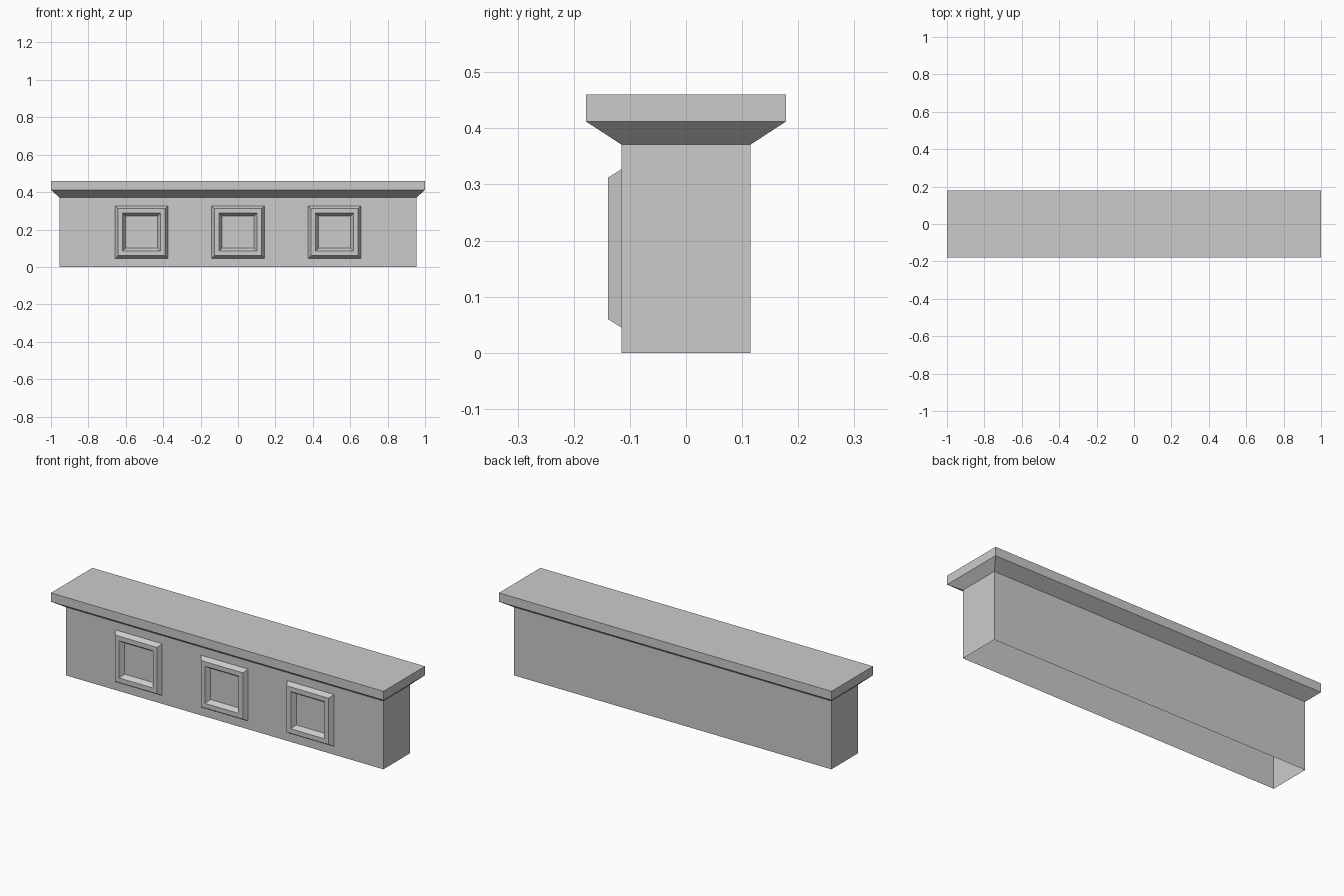
import bpy, bmesh

if "Cube" in bpy.data.objects:
    bpy.data.objects.remove(bpy.data.objects["Cube"])


def loft(name, rings, cap_last=False):
    """Skin a stack of four-cornered rings into a flat-faced shell."""
    bm = bmesh.new()
    loops = [[bm.verts.new(p) for p in ring] for ring in rings]
    for a, b in zip(loops, loops[1:]):
        for i in range(4):
            j = (i + 1) % 4
            bm.faces.new((a[i], a[j], b[j], b[i]))
    if cap_last:
        bm.faces.new(loops[-1])
    mesh = bpy.data.meshes.new(name)
    bm.to_mesh(mesh)
    bm.free()
    obj = bpy.data.objects.new(name, mesh)
    bpy.context.collection.objects.link(obj)
    return obj


def plan_ring(hx, hy, z):
    return [(-hx, -hy, z), (hx, -hy, z), (hx, hy, z), (-hx, hy, z)]


def panel_ring(cx, cz, h, y):
    return [(cx - h, y, cz - h), (cx + h, y, cz - h),
            (cx + h, y, cz + h), (cx - h, y, cz + h)]


# Hollow wall, open underneath, with flared moulding and flat coping on top
profile = [(0.955, 0.115, 0.0), (0.955, 0.115, 0.371),
           (1.0, 0.178, 0.412), (1.0, 0.178, 0.46)]
loft("wall_with_coping", [plan_ring(*p) for p in profile], cap_last=True)

# Three raised square frames with chamfered outer and inner edges
frame_profile = [(0.141, -0.115), (0.126, -0.139),
                 (0.101, -0.139), (0.085, -0.115)]
for label, cx in (("left", -0.516), ("middle", 0.0), ("right", 0.516)):
    loft(f"panel_frame_{label}",
         [panel_ring(cx, 0.186, h, y) for h, y in frame_profile])
